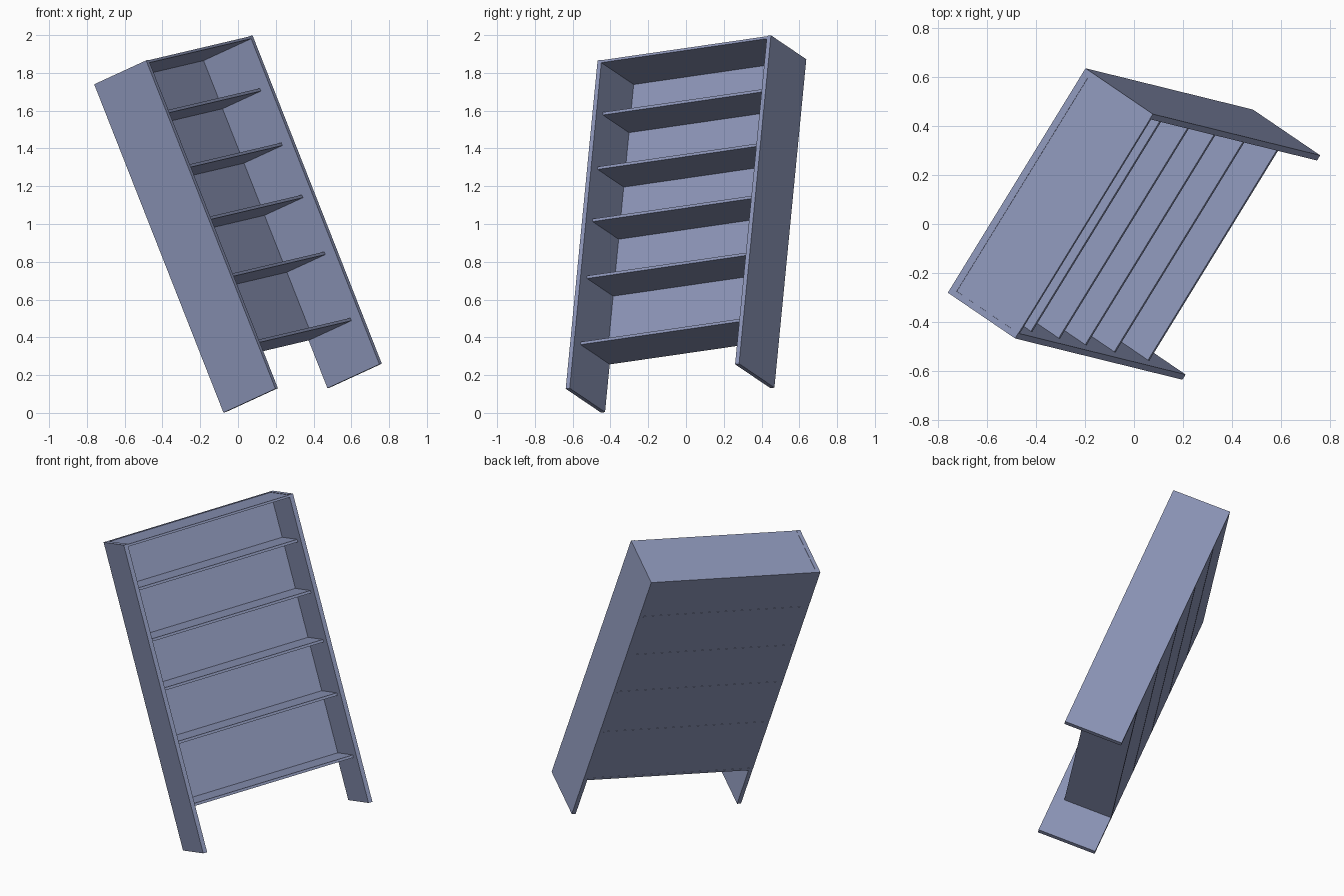
import bpy
from mathutils import Matrix, Vector

if "Cube" in bpy.data.objects:
    bpy.data.objects.remove(bpy.data.objects["Cube"])

# Overall size of the bookcase in its own frame (width, depth, height)
W, D, H = 1.085, 0.356, 1.876
SIDE, BACK, SHELF = 0.025, 0.03, 0.016
RECESS = 0.063                                    # shelves sit behind the front edge
STEP = 0.002                                      # tiny reveal at the board joints
SHELF_DROPS = [0.275, 0.586, 0.884, 1.209, 1.587]  # shelf tops, measured from the top

# The whole bookcase is tilted: axes along its height, width and depth
up = Vector((-0.365, 0.09, 0.927)).normalized()
across = Vector((0.518, 0.846, 0.125))
depth = up.cross(across).normalized()
across = depth.cross(up)
tilt = Matrix((across, depth, up)).transposed().to_4x4()
tilt.translation = (0, 0, 1)

# Blue-grey paint
paint = bpy.data.materials.new("blue_grey_paint")
paint.diffuse_color = (0.27, 0.31, 0.49, 1)
paint.use_nodes = True
paint.node_tree.nodes["Principled BSDF"].inputs["Base Color"].default_value = paint.diffuse_color


def board(name, x, y, z):
    """Box from (min, max) ranges in the bookcase frame, centred on its middle."""
    bpy.ops.mesh.primitive_cube_add(size=1)
    ob = bpy.context.object
    ob.name = name
    ob.data.materials.append(paint)
    mid = Vector([(a + b) / 2 for a, b in (x, y, z)])
    size = [b - a for a, b in (x, y, z)]
    ob.matrix_world = tilt @ Matrix.Translation(mid) @ Matrix.Diagonal((*size, 1))
    return ob


inner = (-W / 2 + SIDE, W / 2 - SIDE)
top = H / 2
back_front = D / 2 - BACK

# Side panels
board("left_side", (-W / 2, inner[0]), (-D / 2, D / 2), (-top, top))
board("right_side", (inner[1], W / 2), (-D / 2, D / 2), (-top, top))

# Back panel ends at the underside of the lowest shelf
board("back_panel", inner, (back_front, D / 2),
      (top - SHELF_DROPS[-1] - SHELF, top))

# Top board, flush with the front
board("top_board", inner, (-D / 2, back_front), (top - SHELF, top - STEP))

# Shelves, let into the back panel so their rear edges just show
for i, drop in enumerate(SHELF_DROPS):
    board(f"shelf_{i + 1}", inner, (-D / 2 + RECESS, D / 2 + STEP / 2),
          (top - drop - SHELF, top - drop))
